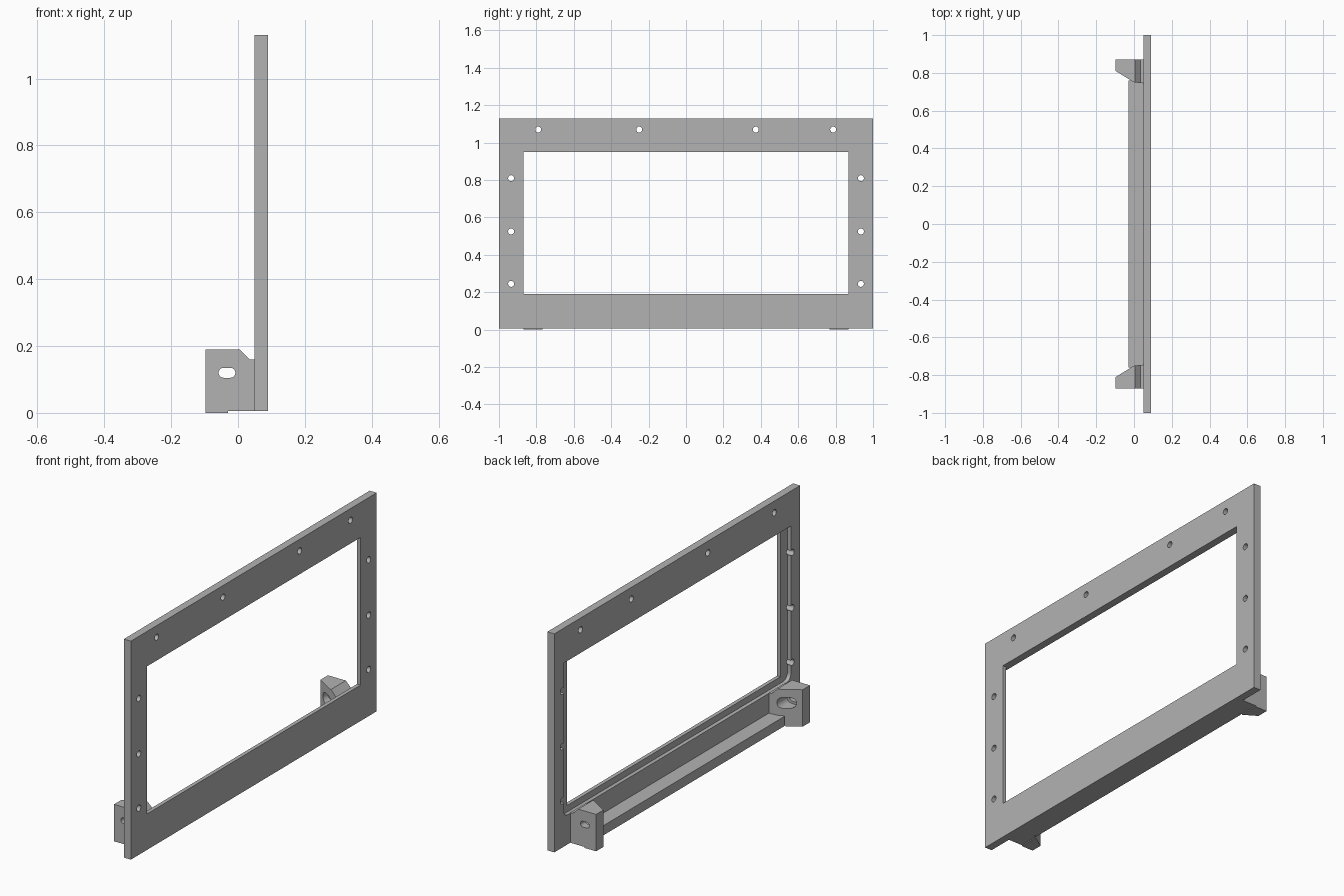
import bpy, bmesh, math

old = bpy.data.objects.get("Cube")
if old:
    bpy.data.objects.remove(old, do_unlink=True)

grey = bpy.data.materials.new("plain_grey")
grey.use_nodes = True
colour = (0.45, 0.45, 0.45, 1)
grey.diffuse_color = colour
grey.node_tree.nodes["Principled BSDF"].inputs["Base Color"].default_value = colour


def prism(name, axis, profile, lo, hi):
    """Extrude a flat profile along an axis between two distances."""
    place = {"x": lambda a, b, d: (d, a, b),
             "y": lambda a, b, d: (a, d, b),
             "z": lambda a, b, d: (a, b, d)}[axis]
    bm = bmesh.new()
    low = [bm.verts.new(place(a, b, lo)) for a, b in profile]
    high = [bm.verts.new(place(a, b, hi)) for a, b in profile]
    bm.faces.new(low)
    bm.faces.new(high)
    n = len(profile)
    for i in range(n):
        j = (i + 1) % n
        bm.faces.new((low[i], low[j], high[j], high[i]))
    bmesh.ops.recalc_face_normals(bm, faces=bm.faces)
    mesh = bpy.data.meshes.new(name)
    bm.to_mesh(mesh)
    bm.free()
    mesh.materials.append(grey)
    obj = bpy.data.objects.new(name, mesh)
    bpy.context.scene.collection.objects.link(obj)
    return obj


def rect(a0, a1, b0, b1):
    return [(a0, b0), (a1, b0), (a1, b1), (a0, b1)]


def slot(ca, cb, half, r, steps=12):
    """Rounded slot outline; half = 0 gives a circle."""
    pts = []
    for side in (1, -1):
        for i in range(steps + (1 if half else 0)):
            t = math.pi * (i / steps - 0.5) + (0 if side > 0 else math.pi)
            pts.append((ca + side * half + r * math.cos(t), cb + r * math.sin(t)))
    return pts


def cut(target, cutter):
    mod = target.modifiers.new("cut", "BOOLEAN")
    mod.operation = "DIFFERENCE"
    mod.solver = "EXACT"
    mod.object = cutter
    bpy.context.view_layer.objects.active = target
    bpy.ops.object.modifier_apply(modifier=mod.name)
    bpy.data.objects.remove(cutter, do_unlink=True)


def smooth(obj):
    bpy.ops.object.select_all(action="DESELECT")
    obj.select_set(True)
    bpy.context.view_layer.objects.active = obj
    bpy.ops.object.shade_smooth_by_angle(angle=math.radians(30))


# Frame plate with its window
frame = prism("frame_plate", "x", rect(-1, 1, 0.005, 1.13), 0.05, 0.09)
cut(frame, prism("window_cutter", "x", rect(-0.868, 0.868, 0.19, 0.95), 0, 0.2))

# Recess around the window, with rounded lower corners
r, edge, base = 0.035, 0.925, 0.157
recess = [(edge, 0.95), (-edge, 0.95)]
for centre, start in ((-edge + r, math.pi), (edge - r, 1.5 * math.pi)):
    for i in range(7):
        t = start + i * math.pi / 12
        recess.append((centre + r * math.cos(t), base + r + r * math.sin(t)))
cut(frame, prism("recess_cutter", "x", recess, 0, 0.07))

# Screw holes along the top and both sides
holes = [(y, 1.07) for y in (-0.79, -0.25, 0.373, 0.787)]
holes += [(s * 0.935, z) for s in (-1, 1) for z in (0.245, 0.525, 0.81)]
for y, z in holes:
    cut(frame, prism("hole_cutter", "x", slot(y, z, 0, 0.016), 0, 0.2))
smooth(frame)

# Shelf between the brackets
prism("lower_shelf", "z", rect(-0.03, 0.05, -0.76, 0.76), 0.005, 0.055)

# Tapered mounting brackets with slots
plan = [(-0.097, 0.87), (-0.097, 0.81), (0, 0.75), (0.05, 0.745), (0.05, 0.87)]
step = [(-0.005, 0.2), (0.035, 0.16), (0.06, 0.16), (0.06, 0.2)]
for s, name in ((1, "back_bracket"), (-1, "front_bracket")):
    bracket = prism(name, "z", [(x, s * y) for x, y in plan], 0, 0.19)
    cut(bracket, prism("step_cutter", "y", step, -1, 1))
    cut(bracket, prism("foot_cutter", "y", rect(-0.03, 0.06, -0.01, 0.005), -1, 1))
    cut(bracket, prism("slot_cutter", "y", slot(-0.033, 0.12, 0.01, 0.015), -1, 1))
    cut(bracket, prism("counterbore_cutter", "y", slot(-0.033, 0.12, 0.012, 0.028),
                       s * 0.6, s * 0.83))
    smooth(bracket)
